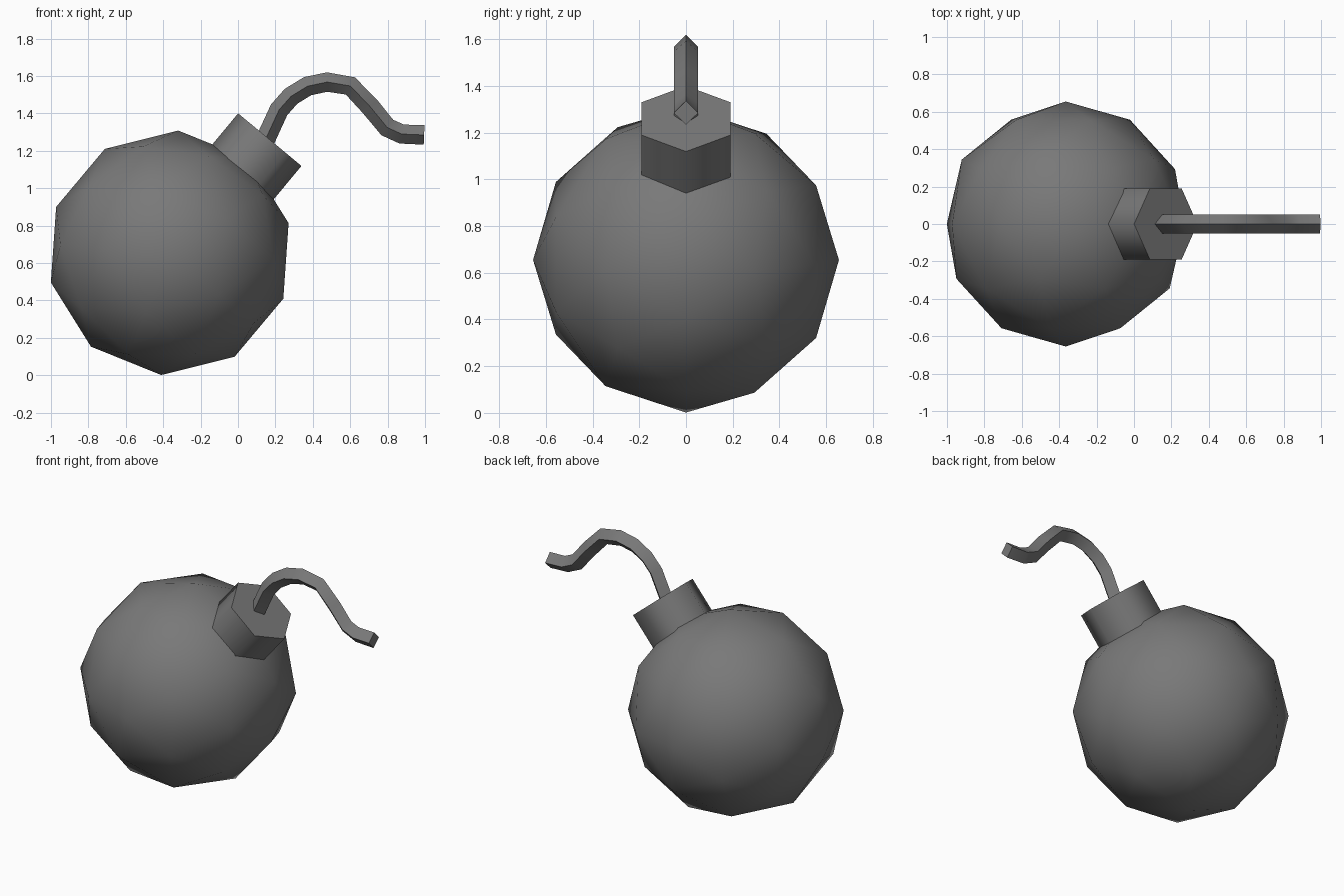
import bpy, bmesh
from math import radians
from mathutils import Matrix, Vector

if "Cube" in bpy.data.objects:
    bpy.data.objects.remove(bpy.data.objects["Cube"])

# dark iron colour shared by all parts
dark = bpy.data.materials.new("dark_iron")
dark.diffuse_color = (0.19, 0.19, 0.19, 1)
dark.use_nodes = True
dark.node_tree.nodes["Principled BSDF"].inputs["Base Color"].default_value = dark.diffuse_color


def finish(name, bm, angle):
    bmesh.ops.recalc_face_normals(bm, faces=bm.faces)
    mesh = bpy.data.meshes.new(name)
    bm.to_mesh(mesh)
    bm.free()
    mesh.materials.append(dark)
    obj = bpy.data.objects.new(name, mesh)
    bpy.context.collection.objects.link(obj)
    bpy.ops.object.select_all(action='DESELECT')
    obj.select_set(True)
    bpy.context.view_layer.objects.active = obj
    bpy.ops.object.shade_smooth_by_angle(angle=radians(angle))
    return obj


centre = Vector((-0.365, 0, 0.655))
R = 0.655

# body: low-poly icosphere with a five-fold pole along y
bm = bmesh.new()
bmesh.ops.create_icosphere(
    bm, subdivisions=2, radius=R,
    matrix=Matrix.Translation(centre) @ Matrix.Rotation(radians(4), 4, 'Y')
    @ Matrix.Rotation(radians(-90), 4, 'X'))
finish("body", bm, 60)

# neck: hexagonal plug tilted towards +x, sunk into the body
tilt = Matrix.Rotation(radians(39.7), 4, 'Y')
axis = tilt @ Vector((0, 0, 1))
length = 0.25
top = Vector((0.17, 0, 1.26))
bm = bmesh.new()
bmesh.ops.create_cone(
    bm, cap_ends=True, segments=6, radius1=0.22, radius2=0.22, depth=length,
    matrix=Matrix.Translation(top - axis * length / 2) @ tilt
    @ Matrix.Rotation(radians(90), 4, 'Z'))
finish("neck", bm, 65)

# fuse: diamond section swept along a wavy path in the xz plane
path = [(0.105, 1.17), (0.22, 1.42), (0.284, 1.492), (0.372, 1.546),
        (0.477, 1.568), (0.601, 1.547), (0.706, 1.437), (0.798, 1.325),
        (0.875, 1.29), (0.995, 1.285)]
pts = [Vector((x, 0, z)) for x, z in path]
dirs = [(b - a).normalized() for a, b in zip(pts, pts[1:])]
h = 0.052
bm = bmesh.new()
rings = []
for i, p in enumerate(pts):
    t = (dirs[max(i - 1, 0)] + dirs[min(i, len(dirs) - 1)]).normalized()
    n = Vector((-t.z, 0, t.x)) * h
    side = Vector((0, h, 0))
    rings.append([bm.verts.new(p + o) for o in (n, side, -n, -side)])
for a, b in zip(rings, rings[1:]):
    for k in range(4):
        j = (k + 1) % 4
        bm.faces.new((a[k], a[j], b[j], b[k]))
bm.faces.new(rings[0])
bm.faces.new(rings[-1])
finish("fuse", bm, 50)
